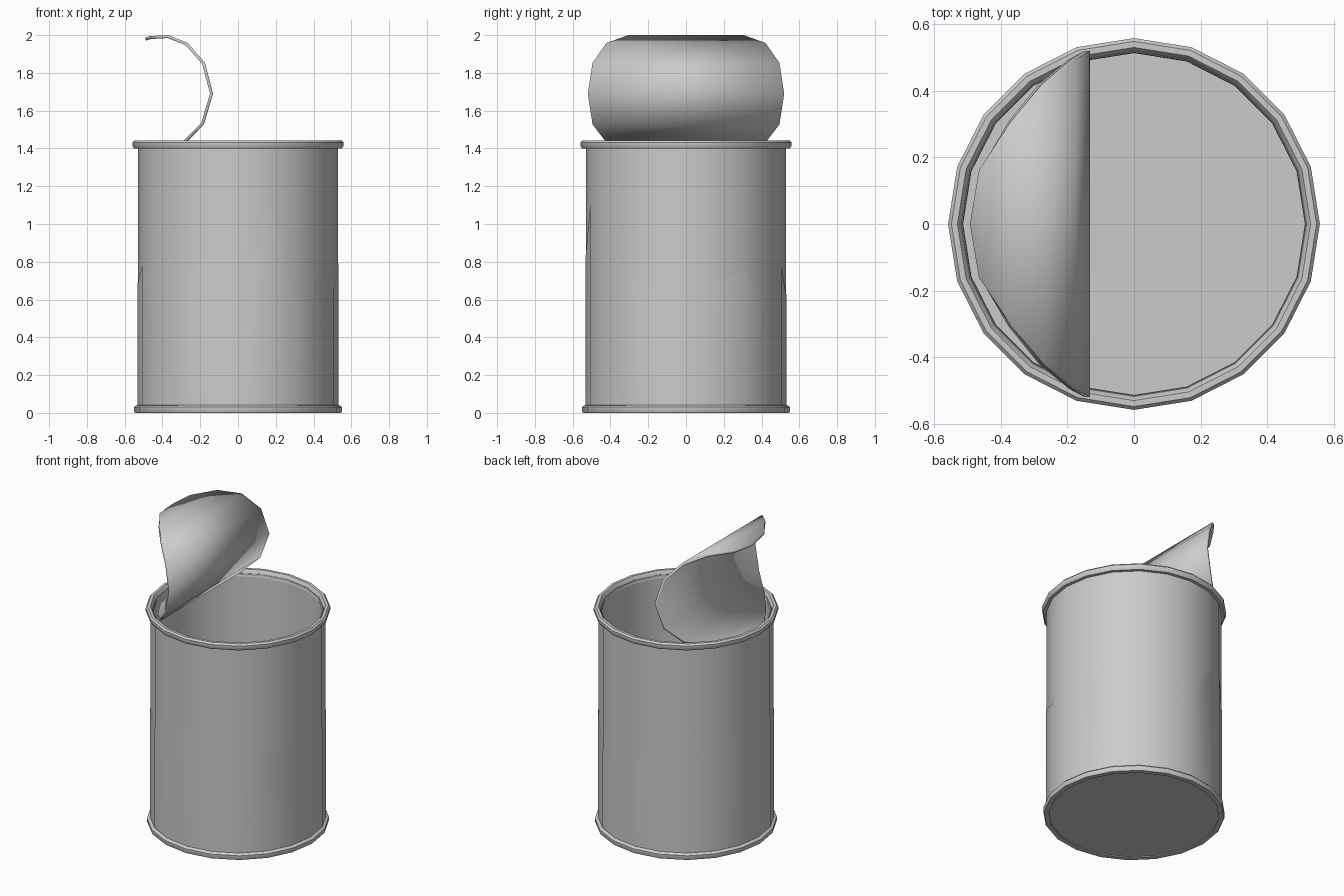
import bpy, bmesh
from math import sin, cos, pi, radians

if "Cube" in bpy.data.objects:
    bpy.data.objects.remove(bpy.data.objects["Cube"])

SIDES = 20


def finish(name, bm, angle=40):
    bmesh.ops.recalc_face_normals(bm, faces=bm.faces)
    me = bpy.data.meshes.new(name)
    bm.to_mesh(me)
    bm.free()
    ob = bpy.data.objects.new(name, me)
    bpy.context.collection.objects.link(ob)
    bpy.ops.object.select_all(action='DESELECT')
    ob.select_set(True)
    bpy.context.view_layer.objects.active = ob
    bpy.ops.object.shade_smooth_by_angle(angle=radians(angle))
    return ob


def ring(bm, r, z):
    return [bm.verts.new((r * cos(2 * pi * i / SIDES), r * sin(2 * pi * i / SIDES), z))
            for i in range(SIDES)]


def lathe(name, profile, closed=False, cap=False):
    bm = bmesh.new()
    rings = [ring(bm, r, z) for r, z in profile]
    pairs = list(zip(rings, rings[1:]))
    if closed:
        pairs.append((rings[-1], rings[0]))
    for a, b in pairs:
        for i in range(SIDES):
            j = (i + 1) % SIDES
            bm.faces.new((a[i], a[j], b[j], b[i]))
    if cap:
        bm.faces.new(rings[0])
        bm.faces.new(rings[-1])
    return finish(name, bm)


# Thin can wall with base: outside up, inside down to the floor
lathe("can_body", [(0.53, 0.006), (0.53, 1.42), (0.515, 1.42), (0.515, 0.012)], cap=True)

# Rolled beads at both ends
lathe("top_rim", [(0.528, 1.40), (0.55, 1.40), (0.558, 1.412), (0.558, 1.432), (0.548, 1.443),
                  (0.53, 1.443), (0.52, 1.43), (0.513, 1.40)], closed=True)
lathe("bottom_rim", [(0.515, 0.0), (0.545, 0.0), (0.55, 0.008), (0.55, 0.03),
                     (0.542, 0.038), (0.528, 0.042), (0.515, 0.02)], closed=True)

# Torn paper label: one tear height per side, counted from the front
tears = [0.81, 1.10, 0.56, 0.72, 0.66, 0.80, 0.70, 0.75, 0.56, 0.77,
         0.61, 0.84, 0.88, 0.74, 0.80, 0.68, 0.78, 0.75, 0.70, 0.84]
bm = bmesh.new()
low = ring(bm, 0.533, 0.035)
high = ring(bm, 0.533, 0.035)
for k, z in enumerate(tears):
    high[(k - SIDES // 4) % SIDES].co.z = z
for i in range(SIDES):
    j = (i + 1) % SIDES
    bm.faces.new((low[i], low[j], high[j], high[i]))
finish("torn_label", bm)

# Peeled lid: a 20-sided disc curled along a bent path
path = [(-0.49, 1.978), (-0.465, 1.987), (-0.37, 1.992), (-0.272, 1.953), (-0.182, 1.85),
        (-0.14, 1.69), (-0.188, 1.53), (-0.28, 1.437), (-0.375, 1.392),
        (-0.462, 1.385), (-0.49, 1.39)]
bm = bmesh.new()
rows = []
for k, (x, z) in enumerate(path):
    w = 0.52 * sin(pi * k / 10)
    if w < 0.01:
        rows.append([bm.verts.new((x, 0, z))])
    else:
        rows.append([bm.verts.new((x, -w, z)), bm.verts.new((x, w, z))])
for a, b in zip(rows, rows[1:]):
    bm.faces.new(a + b[::-1])
lid = finish("peeled_lid", bm, 50)
solid = lid.modifiers.new("thickness", 'SOLIDIFY')
solid.thickness = 0.016
solid.offset = 0
